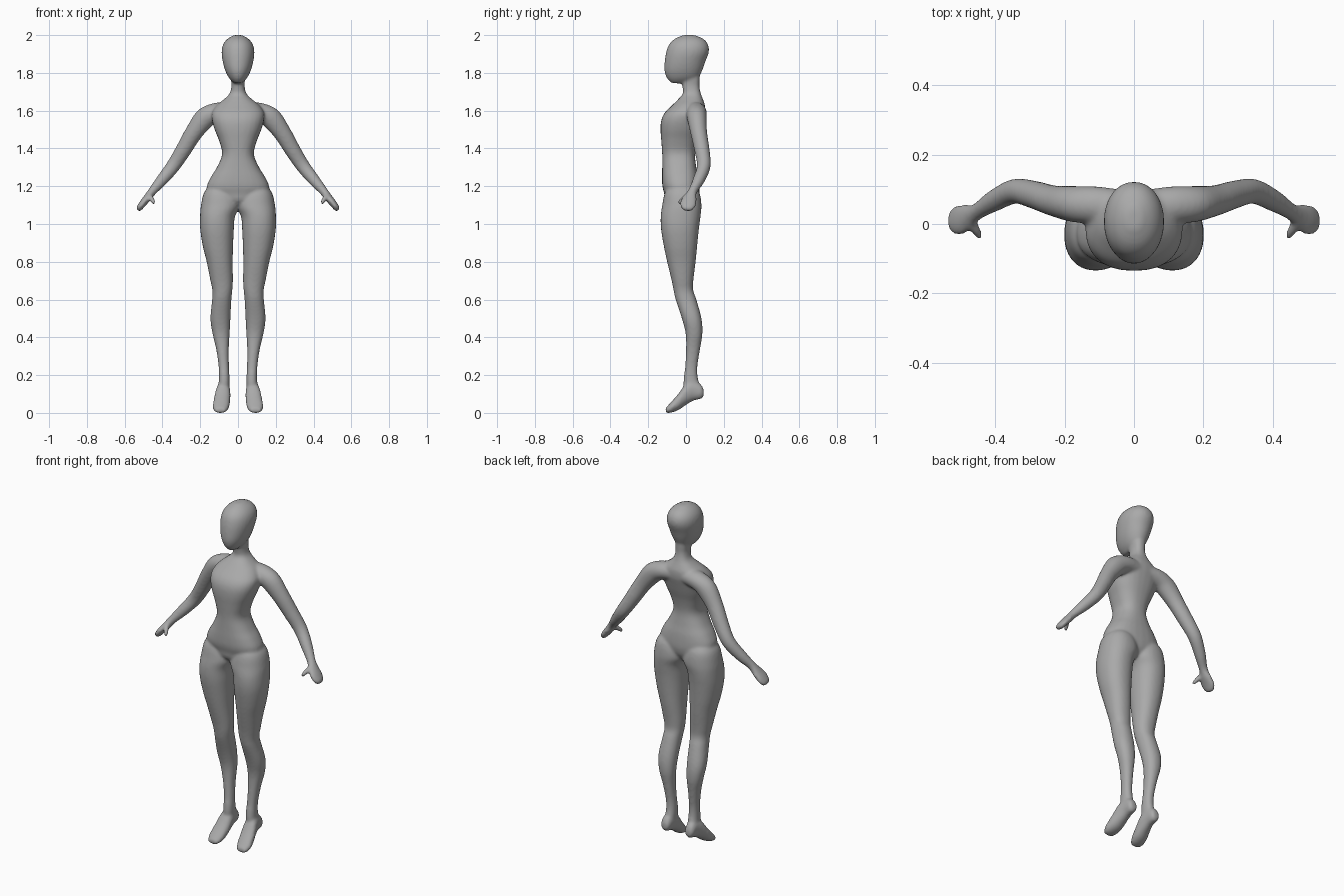
import bpy
import bmesh
import math
from mathutils import Vector

SIDES, STEPS = 28, 4


def catmull(p0, p1, p2, p3, t):
    return 0.5 * (2 * p1 + (p2 - p0) * t + (2 * p0 - 5 * p1 + 4 * p2 - p3) * t * t
                  + (3 * p1 - p0 - 3 * p2 + p3) * t ** 3)


def loft(bm, rings, power=2.0):
    """Closed smooth skin through rings of (centre, half axis u, half axis v)."""
    smooth = []
    last = len(rings) - 1
    for i in range(last):
        quad = [rings[min(max(i + k, 0), last)] for k in (-1, 0, 1, 2)]
        for s in range(STEPS):
            smooth.append([catmull(*[q[c] for q in quad], s / STEPS) for c in range(3)])
    smooth.append(rings[-1])
    loops = []
    for centre, u, v in smooth:
        loop = []
        for k in range(SIDES):
            a = 2 * math.pi * k / SIDES
            c, s = math.cos(a), math.sin(a)
            c = math.copysign(abs(c) ** (2 / power), c)
            s = math.copysign(abs(s) ** (2 / power), s)
            loop.append(bm.verts.new(centre + u * c + v * s))
        loops.append(loop)
    for a, b in zip(loops, loops[1:]):
        for k in range(SIDES):
            n = (k + 1) % SIDES
            bm.faces.new((a[k], a[n], b[n], b[k]))
    bm.faces.new(loops[0])
    bm.faces.new(loops[-1])


def level(z, x0, x1, y0, y1):
    """Horizontal ring from its extents."""
    return (Vector(((x0 + x1) / 2, (y0 + y1) / 2, z)),
            Vector(((x1 - x0) / 2, 0, 0)), Vector((0, (y1 - y0) / 2, 0)))


def upright(y, x0, x1, z0, z1):
    """Vertical ring across the foot from its extents."""
    return (Vector(((x0 + x1) / 2, y, (z0 + z1) / 2)),
            Vector(((x1 - x0) / 2, 0, 0)), Vector((0, 0, (z1 - z0) / 2)))


def limb(points):
    """Rings square to a path of (x, y, z, half depth, half thickness)."""
    pos = [Vector(p[:3]) for p in points]
    rings = []
    for i, p in enumerate(points):
        d = (pos[min(i + 1, len(pos) - 1)] - pos[max(i - 1, 0)]).normalized()
        u = (Vector((0, 1, 0)) - d * d.y).normalized()
        rings.append((pos[i], u * p[3], d.cross(u) * p[4]))
    return rings


def mirrored(rings, side):
    return [tuple(Vector((v.x * side, v.y, v.z)) for v in r) for r in rings]


bm = bmesh.new()

# Torso and neck: z, half width, front, back
torso = [(1.08, .03, -.06, .03), (1.12, .10, -.105, .06), (1.16, .155, -.115, .07),
         (1.20, .165, -.125, .07), (1.25, .143, -.127, .065), (1.30, .112, -.126, .055),
         (1.37, .084, -.126, .047), (1.44, .10, -.131, .058), (1.50, .124, -.135, .076),
         (1.55, .138, -.131, .09), (1.59, .138, -.112, .10), (1.63, .112, -.072, .10),
         (1.66, .075, -.042, .09), (1.69, .045, -.017, .079), (1.73, .035, -.02, .071),
         (1.78, .037, -.03, .073), (1.84, .03, -.03, .07)]
loft(bm, [level(z, -w, w, f, b) for z, w, f, b in torso], 2.4)

# Head
head = [(1.745, .02, -.075, .0), (1.77, .046, -.10, .06), (1.81, .067, -.114, .085),
        (1.86, .081, -.113, .103), (1.91, .087, -.105, .121), (1.95, .079, -.09, .117),
        (1.98, .056, -.06, .092), (2.0, .022, -.015, .045)]
loft(bm, [level(z, -w, w, f, b) for z, w, f, b in head], 2.1)

# Leg: z, inner, outer, front, back
leg = [(1.22, .06, .13, -.07, .03), (1.17, .01, .178, -.11, .07), (1.10, -.01, .196, -.126, .082),
       (1.04, .016, .201, -.134, .077), (.97, .022, .20, -.132, .068), (.88, .026, .186, -.117, .059),
       (.80, .028, .166, -.10, .051), (.70, .027, .146, -.076, .039), (.65, .030, .136, -.066, .038),
       (.60, .035, .137, -.055, .055), (.50, .040, .146, -.022, .082), (.42, .044, .135, -.002, .087),
       (.34, .049, .116, .0, .075), (.25, .048, .103, -.004, .061), (.19, .045, .101, -.012, .062),
       (.14, .045, .103, -.012, .074), (.10, .052, .10, .01, .075)]
# Foot: y, inner, outer, bottom, top
foot = [(.094, .06, .095, .09, .12), (.08, .05, .105, .074, .15), (.04, .044, .11, .065, .17),
        (.0, .040, .12, .042, .155), (-.04, .042, .13, .015, .102),
        (-.08, .050, .134, .001, .056), (-.108, .066, .12, .0, .026)]
# Arm with flat hand, then thumb
arm = [(.04, .05, 1.60, .05, .045), (.115, .055, 1.592, .054, .05), (.175, .058, 1.56, .052, .056),
       (.235, .068, 1.482, .044, .047), (.29, .085, 1.39, .040, .042), (.345, .094, 1.305, .036, .037),
       (.405, .066, 1.23, .031, .031), (.452, .036, 1.175, .024, .023), (.478, .022, 1.14, .036, .021),
       (.503, .012, 1.11, .044, .019), (.523, .006, 1.083, .034, .016), (.53, .004, 1.072, .016, .010)]
thumb = [(.47, .01, 1.15, .016, .013), (.457, -.015, 1.133, .014, .013),
         (.449, -.03, 1.118, .012, .012), (.446, -.04, 1.108, .008, .008)]

for side in (1, -1):
    loft(bm, mirrored([level(*r) for r in leg], side), 2.2)
    loft(bm, mirrored([upright(*r) for r in foot], side), 2.2)
    loft(bm, mirrored(limb(arm), side))
    loft(bm, mirrored(limb(thumb), side))

bmesh.ops.recalc_face_normals(bm, faces=bm.faces)
mesh = bpy.data.meshes.new("body")
bm.to_mesh(mesh)
bm.free()
body = bpy.data.objects.new("body", mesh)
bpy.context.collection.objects.link(body)

# Fuse the parts into one continuous skin and soften the joins
remesh = body.modifiers.new("fuse", 'REMESH')
remesh.mode = 'VOXEL'
remesh.voxel_size = 0.007
remesh.use_smooth_shade = True
soften = body.modifiers.new("soften", 'SMOOTH')
soften.factor = 0.5
soften.iterations = 10

grey = bpy.data.materials.new("plain grey")
grey.diffuse_color = (0.4, 0.4, 0.4, 1)
mesh.materials.append(grey)
